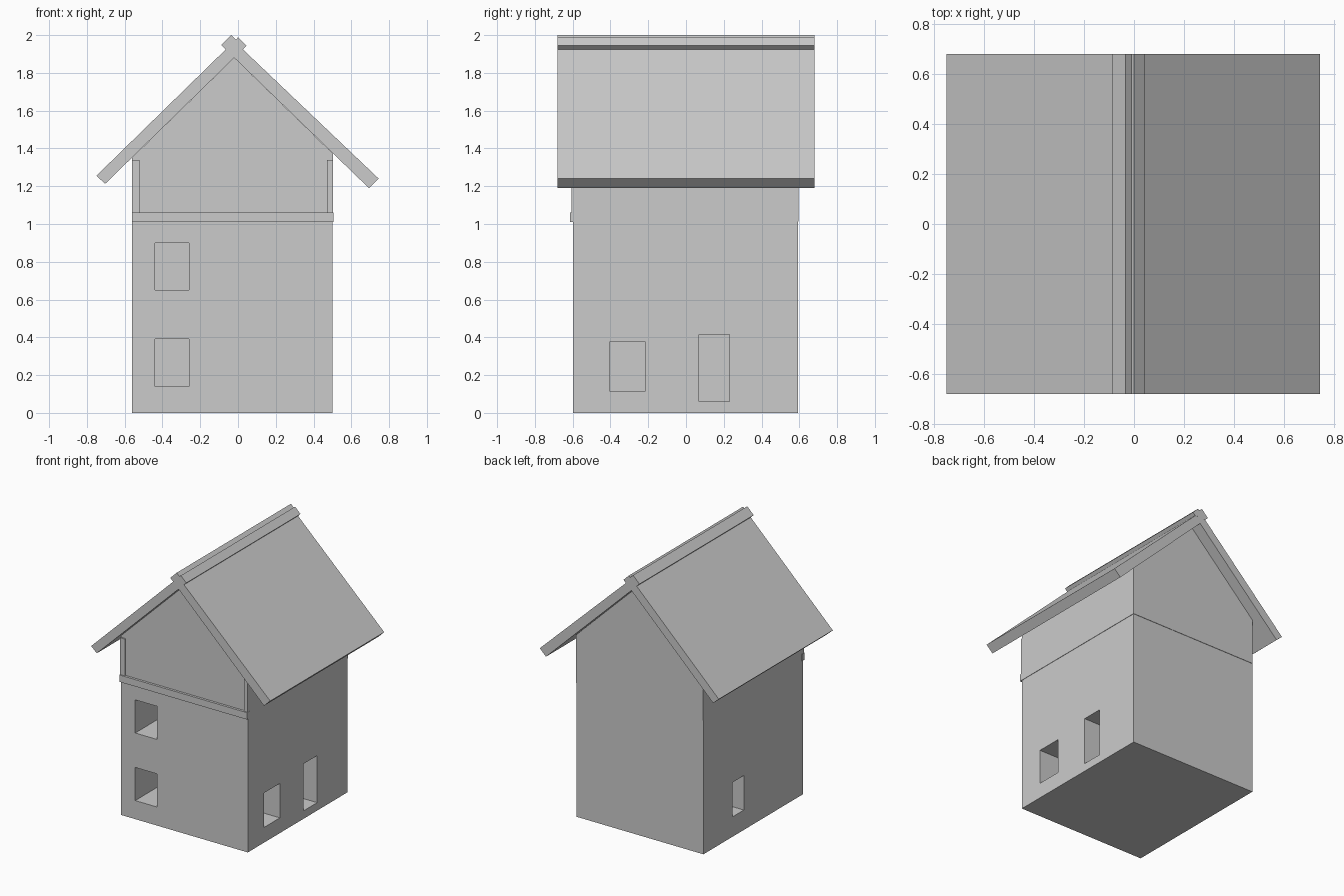
import bpy, bmesh

if "Cube" in bpy.data.objects:
    bpy.data.objects.remove(bpy.data.objects["Cube"])

# One plain colour for the whole house
grey = bpy.data.materials.new("plain grey")
grey.diffuse_color = (0.6, 0.6, 0.6, 1)
grey.use_nodes = True
grey.node_tree.nodes["Principled BSDF"].inputs["Base Color"].default_value = grey.diffuse_color


def prism(name, profile, y0, y1):
    """Extrude an x/z outline along y."""
    bm = bmesh.new()
    face = bm.faces.new([bm.verts.new((x, y0, z)) for x, z in profile])
    out = bmesh.ops.extrude_face_region(bm, geom=[face])
    moved = [v for v in out["geom"] if isinstance(v, bmesh.types.BMVert)]
    bmesh.ops.translate(bm, verts=moved, vec=(0, y1 - y0, 0))
    bmesh.ops.recalc_face_normals(bm, faces=bm.faces)
    mesh = bpy.data.meshes.new(name)
    bm.to_mesh(mesh)
    bm.free()
    mesh.materials.append(grey)
    ob = bpy.data.objects.new(name, mesh)
    bpy.context.collection.objects.link(ob)
    return ob


def box(name, x0, x1, y0, y1, z0, z1):
    return prism(name, [(x0, z0), (x1, z0), (x1, z1), (x0, z1)], y0, y1)


def cut(target, bounds):
    """Carve a box-shaped opening out of the target."""
    cutter = box("opening_cutter", *bounds)
    cutter.hide_render = True
    mod = target.modifiers.new("opening", 'BOOLEAN')
    mod.operation = 'DIFFERENCE'
    mod.solver = 'EXACT'
    mod.object = cutter
    bpy.context.view_layer.objects.active = target
    bpy.ops.object.modifier_apply(modifier=mod.name)
    bpy.data.objects.remove(cutter, do_unlink=True)


# Lower storeys with window and door recesses
walls = box("lower_walls", -0.56, 0.50, -0.597, 0.592, 0, 1.012)
for opening in [
    (-0.44, -0.26, -0.70, -0.30, 0.14, 0.39),   # front lower window
    (-0.44, -0.26, -0.70, -0.30, 0.65, 0.90),   # front upper window
    (0.20, 0.70, -0.405, -0.215, 0.115, 0.375), # right window
    (0.20, 0.70, 0.07, 0.23, 0.06, 0.415),      # right door
    (-0.70, -0.26, 0.11, 0.245, 0.15, 0.41),    # left window
]:
    cut(walls, opening)

# Upper storey and gable
prism("gable_storey", [(-0.56, 1.012), (0.503, 1.012), (0.503, 1.372),
                       (-0.02, 1.88), (-0.56, 1.352)], -0.595, 0.595)

# Front ledge and corner posts
box("front_ledge", -0.562, 0.505, -0.613, -0.58, 1.01, 1.062)
for side, x0, x1 in (("left", -0.56, -0.522), ("right", 0.472, 0.503)):
    box(side + "_corner_post", x0, x1, -0.605, -0.58, 1.06, 1.34)

# Sloping roof slabs
prism("left_roof", [(-0.75, 1.255), (-0.703, 1.213), (-0.02, 1.88),
                    (-0.02, 1.968)], -0.68, 0.68)
prism("right_roof", [(0.745, 1.24), (0.693, 1.19), (-0.02, 1.88),
                     (-0.02, 1.968)], -0.68, 0.68)

# Overlapping ridge boards
prism("left_ridge_board", [(-0.088, 1.947), (-0.035, 2.0), (-0.01, 1.976),
                           (-0.02, 1.94), (-0.06, 1.92)], -0.681, 0.681)
prism("right_ridge_board", [(-0.02, 1.94), (-0.01, 1.976), (0.0, 1.988),
                            (0.045, 1.944), (0.02, 1.92)], -0.681, 0.681)
